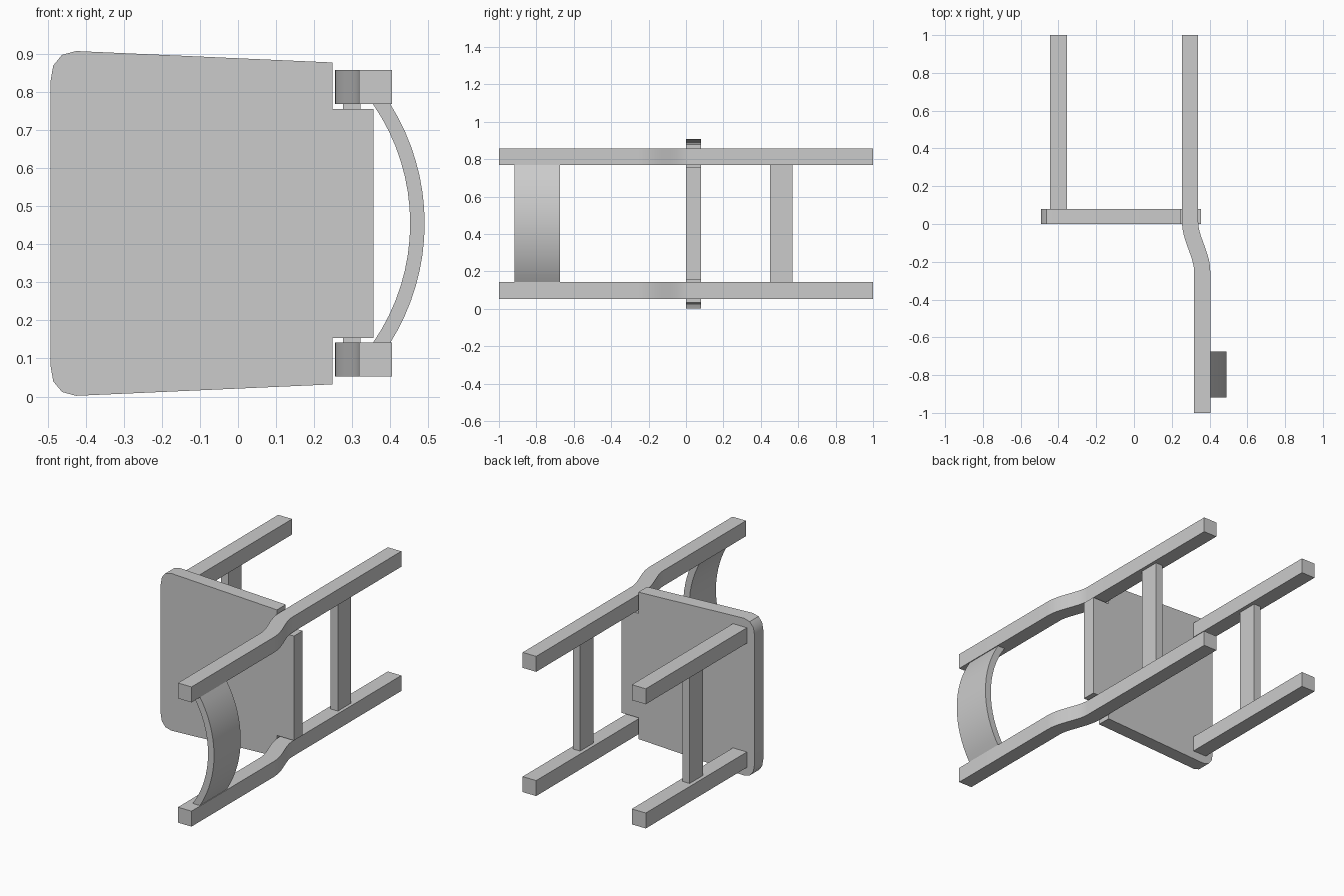
import bpy, bmesh, math
from mathutils import Vector

if "Cube" in bpy.data.objects:
    bpy.data.objects.remove(bpy.data.objects["Cube"])

MID = 0.4545  # mirror height between the two sides of the tipped-over chair


def prism(name, pts, axis, a, b, smooth=True):
    """Extrude a 2D outline from a to b. axis 'y': pts are (x, z); axis 'z': pts are (x, y)."""
    def place(p, d):
        return (p[0], d, p[1]) if axis == 'y' else (p[0], p[1], d)
    bm = bmesh.new()
    lo = [bm.verts.new(place(p, a)) for p in pts]
    hi = [bm.verts.new(place(p, b)) for p in pts]
    n = len(pts)
    bm.faces.new(lo)
    bm.faces.new(hi[::-1])
    for i in range(n):
        j = (i + 1) % n
        bm.faces.new((lo[j], lo[i], hi[i], hi[j]))
    bmesh.ops.recalc_face_normals(bm, faces=bm.faces)
    mesh = bpy.data.meshes.new(name)
    bm.to_mesh(mesh)
    bm.free()
    ob = bpy.data.objects.new(name, mesh)
    bpy.context.collection.objects.link(ob)
    if smooth:
        bpy.ops.object.select_all(action='DESELECT')
        ob.select_set(True)
        bpy.context.view_layer.objects.active = ob
        bpy.ops.object.shade_smooth_by_angle(angle=math.radians(35))
    return ob


def rect(x0, x1, y0, y1):
    return [(x0, y0), (x1, y0), (x1, y1), (x0, y1)]


# Seat: tapered panel with rounded front corners and notches for the rear legs
half = [(-0.492, 0.08), (-0.485, 0.04), (-0.462, 0.012), (-0.425, 0.002),
        (0.248, 0.032), (0.248, 0.154), (0.356, 0.154)]
outline = half + [(x, 2 * MID - z) for x, z in reversed(half)]
prism("seat", outline, 'y', 0.0, 0.08)

# Rear leg outline: straight leg, gentle S-bend, straight back post
path = [Vector((0.297, 1.0))]
steps = 10
for i in range(steps + 1):
    t = i / steps
    path.append(Vector((0.297 + 0.064 * t * t * (3 - 2 * t), 0.01 - 0.26 * t)))
path.append(Vector((0.361, -1.0)))
left, right = [], []
for i, p in enumerate(path):
    if i < 2 or i >= len(path) - 2:
        d = Vector((0, -1))
    else:
        d = (path[i + 1] - path[i - 1]).normalized()
    side = Vector((-d.y, d.x)) * 0.043
    left.append(p - side)
    right.append(p + side)
rear_outline = left + right[::-1]

# Legs on both sides
for label, z0, z1 in (("right", 0.053, 0.142), ("left", 0.768, 0.857)):
    prism("rear_leg_" + label, rear_outline, 'z', z0, z1)
    prism("front_leg_" + label, rect(-0.444, -0.355, 0.08, 1.0), 'z', z0, z1, False)

# Stretchers between each pair of legs
for label, xc in (("rear", 0.298), ("front", -0.3995)):
    prism(label + "_stretcher", rect(xc - 0.023, xc + 0.023, 0.45, 0.57),
          'z', 0.142, 0.768, False)

# Curved backrest slat: two concentric arcs ending flush with the posts
CX, H = -0.099, 0.313
arcs = []
for r in (0.589, 0.551):
    a = math.asin(H / r)
    arcs.append([(CX + r * math.cos(a * (k / 8 - 1)),
                  MID + r * math.sin(a * (k / 8 - 1))) for k in range(17)])
prism("back_slat", arcs[0] + arcs[1][::-1], 'y', -0.918, -0.675)
